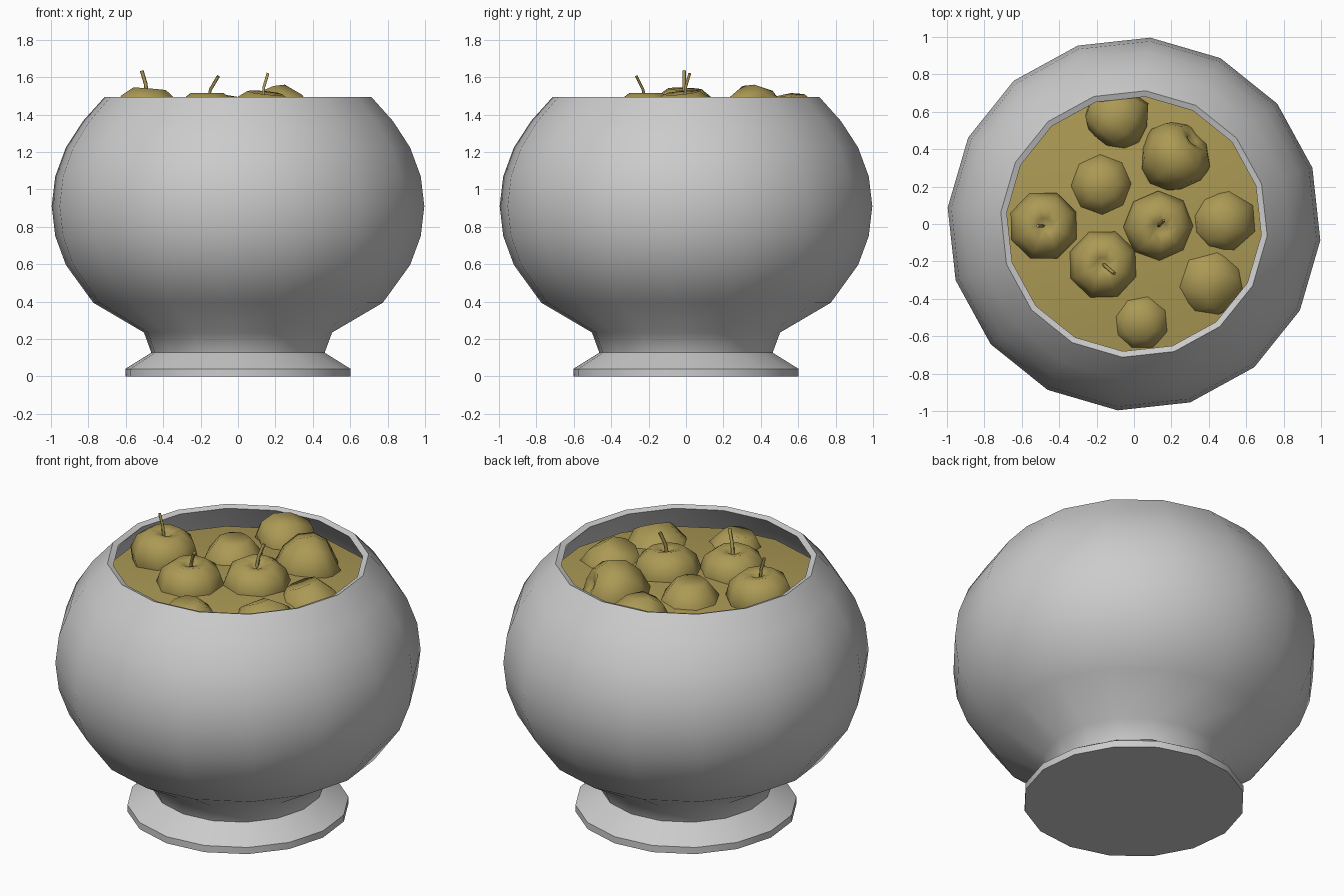
import bpy, bmesh
from math import sin, cos, pi, radians
from mathutils import Vector, Matrix, Euler

cube = bpy.data.objects.get("Cube")
if cube:
    bpy.data.objects.remove(cube)


def material(name, rgb):
    m = bpy.data.materials.new(name)
    m.use_nodes = True
    m.diffuse_color = (*rgb, 1)
    m.node_tree.nodes["Principled BSDF"].inputs["Base Color"].default_value = (*rgb, 1)
    return m


GREY = material("pale grey ceramic", (0.6, 0.6, 0.6))
OLIVE = material("olive gold fruit", (0.41, 0.32, 0.09))


def lathe(name, profile, sides, start, mat, angle, matrix=Matrix()):
    """Turn a list of (radius, height) points around z; zero radius closes the end."""
    bm = bmesh.new()
    rings = []
    for r, z in profile:
        n = 1 if r == 0 else sides
        rings.append([bm.verts.new((r * cos(start + 2 * pi * i / sides),
                                    r * sin(start + 2 * pi * i / sides), z)) for i in range(n)])
    for a, b in zip(rings, rings[1:]):
        for i in range(sides):
            j = (i + 1) % sides
            quad = [a[i % len(a)], a[j % len(a)], b[j % len(b)], b[i % len(b)]]
            bm.faces.new(list(dict.fromkeys(quad)))
    bmesh.ops.recalc_face_normals(bm, faces=bm.faces)
    mesh = bpy.data.meshes.new(name)
    bm.to_mesh(mesh)
    bm.free()
    mesh.materials.append(mat)
    obj = bpy.data.objects.new(name, mesh)
    bpy.context.collection.objects.link(obj)
    obj.matrix_world = matrix
    bpy.ops.object.select_all(action="DESELECT")
    obj.select_set(True)
    bpy.context.view_layer.objects.active = obj
    bpy.ops.object.shade_smooth_by_angle(angle=radians(angle))
    return obj


# Bowl: foot, neck, rounded body, rim, then the inner wall back down
START = radians(-5)
MID = 0.91


def body(degrees, scale=1.0):
    a = radians(degrees)
    return (scale * cos(a), MID + 0.82 * scale * sin(a))


foot = [(0, 0), (0.605, 0), (0.605, 0.04), (0.465, 0.127), (0.505, 0.235)]
outer = [body(d) for d in (-39, -22.5, -11.25, 0, 11.25, 22.5, 33.75)] + [(0.715, 1.495)]
inner = [(0.683, 1.483)] + [body(d, 0.96) for d in (33.75, 15, 0, -22.5, -45)] + [(0, 0.3)]
lathe("bowl", foot + outer + inner, 16, START, GREY, 40)

# Filling just below the rim, slightly domed
lathe("filling", [(0.76, 1.34), (0.45, 1.385), (0, 1.4)], 16, START, OLIVE, 40)

# Apples: x, y, top height, radius, tilt about x and y, stem lean (or None)
APPLE = [(0, 0.55), (0.2, 0.72), (0.5, 0.78), (0.85, 0.52), (1, 0.1),
         (0.88, -0.4), (0.5, -0.9), (0, -0.85)]
apples = [
    (-0.485, -0.01, 1.545, 0.19, 0, 5, (-0.03, 0)),
    (0.13, -0.01, 1.53, 0.19, 8, 0, (0.03, 0.03)),
    (-0.165, -0.215, 1.515, 0.19, 0, 0, (0.06, -0.05)),
    (-0.175, 0.21, 1.49, 0.18, 180, 0, None),
    (0.22, 0.36, 1.56, 0.195, 60, 35, None),
    (-0.09, 0.57, 1.515, 0.18, -100, 15, None),
    (0.48, 0.015, 1.49, 0.185, 170, 20, None),
    (0.40, -0.31, 1.48, 0.21, 160, -25, None),
    (0.04, -0.52, 1.46, 0.17, 175, 10, None),
]
for k, (x, y, top, r, tx, ty, lean) in enumerate(apples, 1):
    rot = Euler((radians(tx), radians(ty), radians(23 * k))).to_matrix().to_4x4()
    apple = lathe(f"apple_{k}", [(r * a, r * b) for a, b in APPLE], 8, 0, OLIVE, 70)
    peak = max((rot @ v.co).z for v in apple.data.vertices)
    apple.matrix_world = Matrix.Translation((x, y, top - peak)) @ rot
    if lean is None:
        continue
    # Bent stem rising from the dimple
    curve = bpy.data.curves.new(f"stem_{k}", "CURVE")
    curve.dimensions = "3D"
    curve.bevel_depth = 0.01
    curve.bevel_resolution = 0
    curve.use_fill_caps = True
    spline = curve.splines.new("POLY")
    spline.points.add(2)
    for p, (t, z) in zip(spline.points, [(0, -0.06), (0.3, 0.02), (1, 0.09)]):
        p.co = (x + lean[0] * t, y + lean[1] * t, top + z, 1)
    curve.materials.append(OLIVE)
    bpy.context.collection.objects.link(bpy.data.objects.new(f"stem_{k}", curve))
